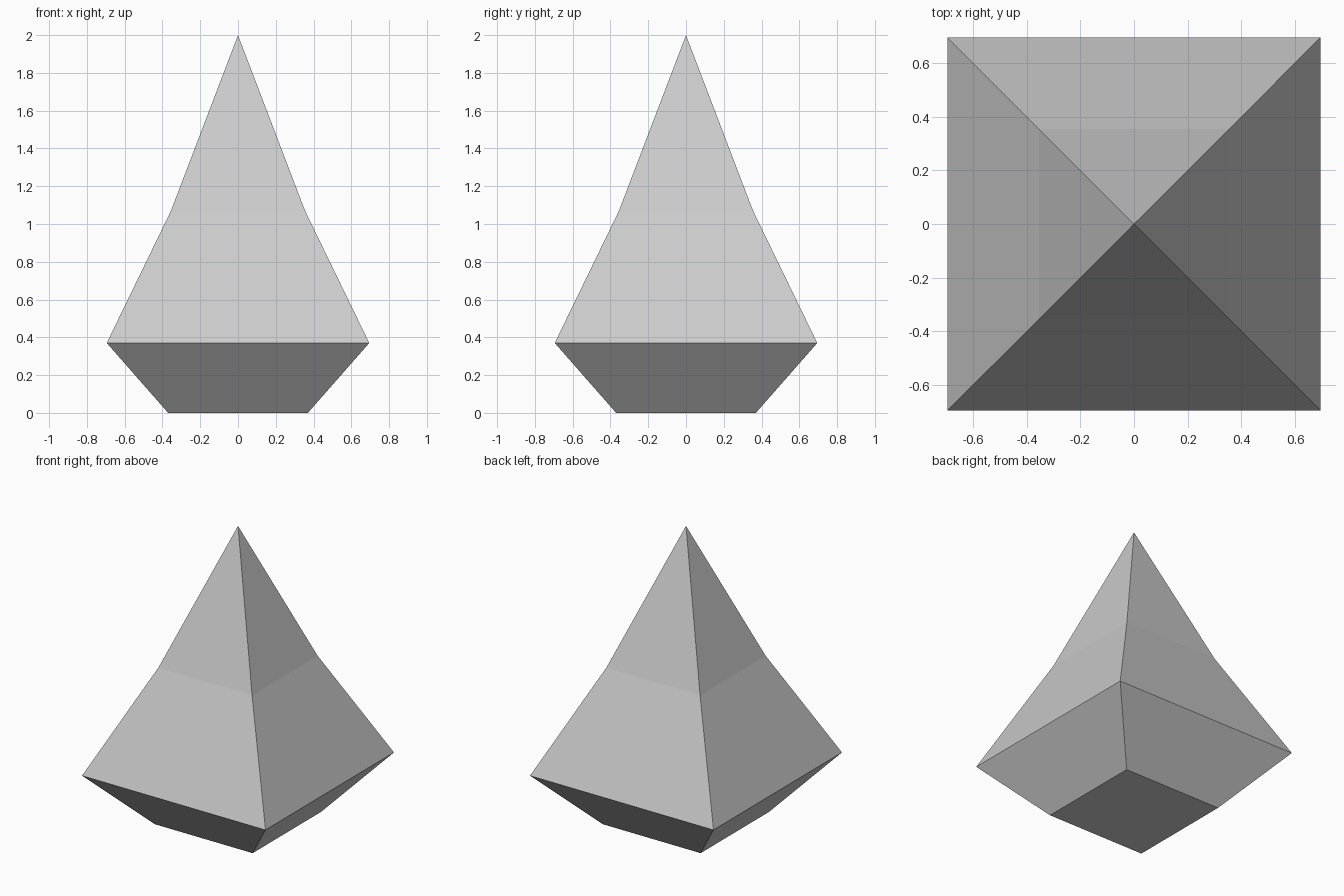
import bpy, bmesh

if "Cube" in bpy.data.objects:
    bpy.data.objects.remove(bpy.data.objects["Cube"])

# Square cross-sections from the base upward: (half width, height)
PROFILE = [(0.37, 0.0), (0.695, 0.37), (0.355, 1.07)]
APEX_Z = 2.0
CORNERS = [(-1, -1), (1, -1), (1, 1), (-1, 1)]

bm = bmesh.new()
rings = [[bm.verts.new((x * h, y * h, z)) for x, y in CORNERS] for h, z in PROFILE]

# Flat base
bm.faces.new(rings[0][::-1])

# Sloping sides between neighbouring sections
for low, high in zip(rings, rings[1:]):
    for i in range(4):
        j = (i + 1) % 4
        bm.faces.new((low[i], low[j], high[j], high[i]))

# Pointed top
tip = bm.verts.new((0, 0, APEX_Z))
for i in range(4):
    bm.faces.new((rings[-1][i], rings[-1][(i + 1) % 4], tip))

mesh = bpy.data.meshes.new("faceted_spire")
bm.to_mesh(mesh)
bm.free()
bpy.context.collection.objects.link(bpy.data.objects.new("faceted_spire", mesh))
